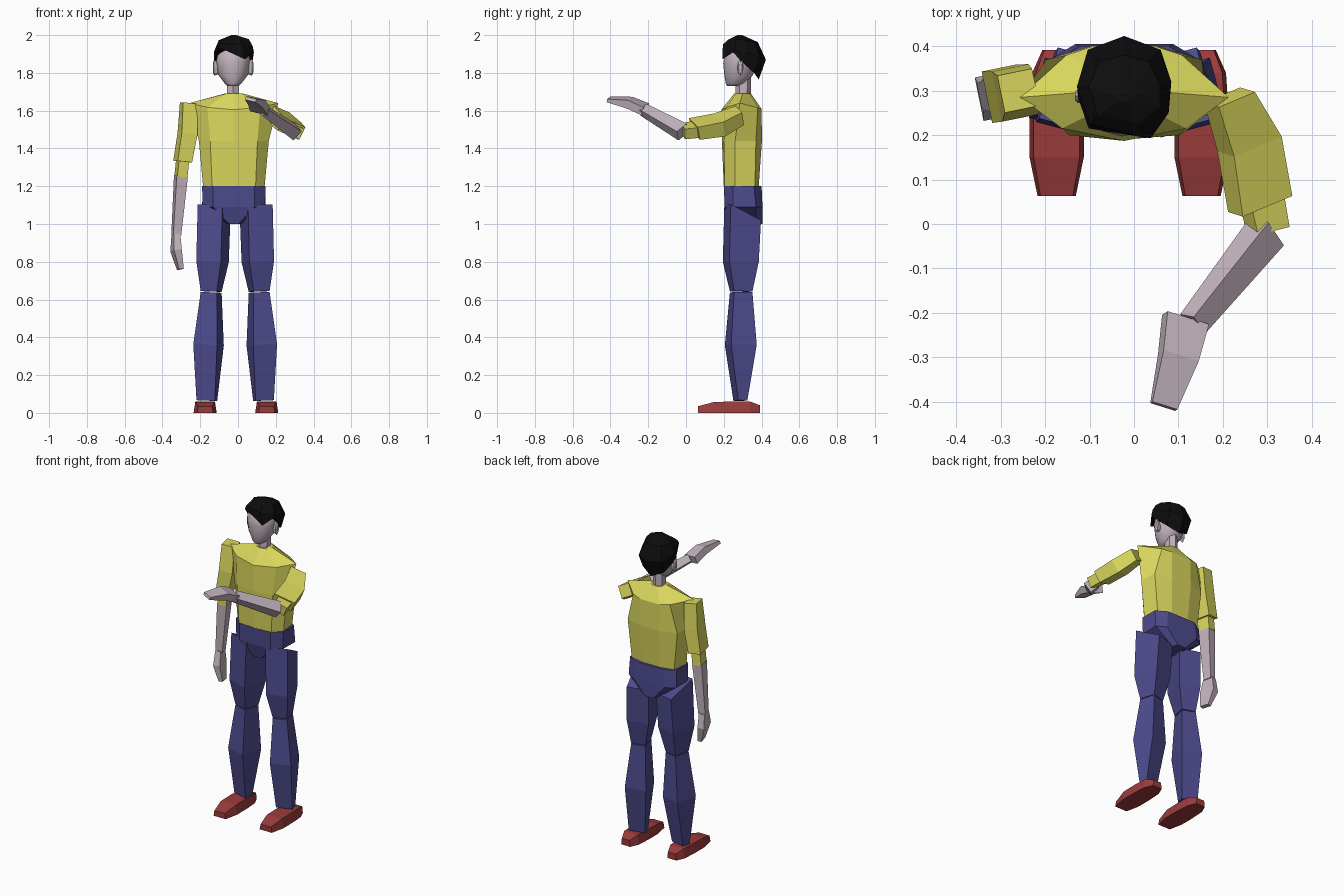
import bpy, bmesh, math
from mathutils import Vector as V


def mat(name, r, g, b):
    m = bpy.data.materials.new(name)
    m.diffuse_color = (r, g, b, 1)
    return m


SKIN = mat("skin", .54, .45, .51)
SHIRT = mat("shirt", .70, .68, .11)
DENIM = mat("denim", .075, .07, .27)
RED = mat("shoe_red", .33, .045, .045)
BLACK = mat("hair_black", .004, .004, .004)


def skin(name, rings, material, smooth=False):
    """Bridge equal-sized rings of points and cap both ends."""
    bm = bmesh.new()
    vs = [[bm.verts.new(p) for p in r] for r in rings]
    n = len(vs[0])
    for a, b in zip(vs, vs[1:]):
        for i in range(n):
            j = (i + 1) % n
            bm.faces.new((a[i], a[j], b[j], b[i]))
    bm.faces.new(vs[0])
    bm.faces.new(vs[-1])
    bmesh.ops.recalc_face_normals(bm, faces=bm.faces)
    for f in bm.faces:
        f.smooth = smooth
    me = bpy.data.meshes.new(name)
    bm.to_mesh(me)
    bm.free()
    ob = bpy.data.objects.new(name, me)
    me.materials.append(material)
    bpy.context.collection.objects.link(ob)
    return ob


def limb(name, stations, side, material):
    """Four-sided tapered limb; station = x, y, z, width, depth."""
    t = (V(stations[-1][:3]) - V(stations[0][:3])).normalized()
    u = V(side)
    u = (u - t * u.dot(t)).normalized()
    v = t.cross(u)
    rings = [[V(s[:3]) + u * (a * s[3] / 2) + v * (b * s[4] / 2)
              for a, b in ((-1, -1), (1, -1), (1, 1), (-1, 1))] for s in stations]
    return skin(name, rings, material)


def mirrored(half, z, rise, cx):
    """Ring from a half section; the z rises towards the sides."""
    w = max(p[0] for p in half)
    full = half + [(-x, y) for x, y in reversed(half) if x > 0]
    return [(cx + x, y, z + rise * (abs(x) / w) ** 2) for x, y in full]


CX = -.022

# Shirt body with sloped shoulders
skin("shirt_body", [
    mirrored([(0, .20), (.115, .205), (.163, .26), (.15, .365), (.06, .385)], 1.20, 0, CX),
    mirrored([(0, .19), (.125, .20), (.185, .26), (.175, .37), (.07, .402)], 1.44, 0, CX),
    mirrored([(0, .187), (.14, .215), (.235, .285), (.13, .38), (.07, .40)], 1.605, .035, CX),
    mirrored([(0, .255), (.04, .265), (.05, .30), (.04, .33), (.02, .345)], 1.69, 0, CX),
], SHIRT)

# Hips, lower at the back and narrowing to the crotch
skin("hips", [
    mirrored([(.11, .20), (.168, .25), (.165, .36), (.10, .40)], 1.20, 0, CX),
    mirrored([(.11, .205), (.165, .25), (.168, .37), (.11, .405)], 1.09, 0, CX),
    mirrored([(.025, .23), (.03, .28), (.04, .37), (.03, .405)], 1.0, 0, CX),
], DENIM)

# Legs and shoes, toes turned slightly out
for s, tag in ((1, "right"), (-1, "left")):
    lx = lambda d: -.015 + s * d
    yaw = (math.cos(.26), s * math.sin(.26), 0)
    thigh = limb(tag + "_thigh", [
        (lx(.112), .30, 1.10, .135, .165), (lx(.12), .29, .80, .135, .161),
        (lx(.127), .292, .643, .088, .10)], yaw, DENIM)
    top = sorted(thigh.data.vertices, key=lambda v: -v.co.z)[:4]
    for v in sorted(top, key=lambda v: v.co.y)[2:]:
        v.co.z -= .08
    limb(tag + "_shin", [
        (lx(.127), .292, .638, .088, .10), (lx(.141), .29, .36, .13, .14),
        (lx(.150), .288, .065, .10, .05)], yaw, DENIM)
    fx = -.011 + s * .163
    skin(tag + "_shoe", [
        [(fx - w, y, 0), (fx + w, y, 0), (fx + w * .85, y, h), (fx - w * .85, y, h)]
        for y, w, h in ((.063, .043, .035), (.15, .061, .058), (.25, .061, .06),
                        (.34, .055, .06), (.392, .032, .04))], RED)

# Lowered left arm
side = (.98, .2, 0)
limb("left_sleeve", [(-.26, .30, 1.64, .08, .085), (-.267, .295, 1.48, .085, .115),
                     (-.293, .293, 1.33, .078, .118)], side, SHIRT)
limb("left_cuff", [(-.292, .295, 1.35, .055, .08), (-.302, .295, 1.25, .055, .08)],
     side, SHIRT)
limb("left_forearm", [(-.302, .295, 1.255, .06, .078), (-.327, .29, .94, .043, .052)],
     side, SKIN)
limb("left_hand", [(-.329, .29, .945, .035, .065), (-.328, .285, .86, .042, .10),
                   (-.305, .28, .76, .025, .06)], side, SKIN)

# Right arm held out in front, forearm turned inwards
side = (.9, .2, -.42)
limb("right_sleeve", [(.215, .285, 1.575, .095, .075), (.26, .18, 1.525, .125, .085),
                      (.284, .045, 1.503, .13, .075)], side, SHIRT)
limb("right_cuff", [(.288, .055, 1.50, .085, .06), (.302, -.015, 1.492, .08, .06)],
     side, SHIRT)
limb("right_forearm", [(.298, -.018, 1.487, .075, .065), (.132, -.225, 1.605, .055, .045)],
     (.59, -.49, -.64), SKIN)
limb("right_hand", [(.116, -.215, 1.607, .10, .045), (.10, -.30, 1.643, .085, .045),
                    (.067, -.41, 1.66, .06, .018)], (.97, -.2, -.25), SKIN)


# Neck, head and ears
def oval(z, hw, front, back, n):
    c, r = (front + back) / 2, (back - front) / 2
    return [(CX - .004 + hw * math.sin(2 * math.pi * i / n),
             c - r * math.cos(2 * math.pi * i / n), z) for i in range(n)]


skin("neck", [oval(1.66, .037, .26, .345, 6), oval(1.78, .035, .265, .345, 6)], SKIN)
skin("head", [oval(z, w, f, b, 12) for z, w, f, b in (
    (1.73, .03, .218, .29), (1.745, .045, .21, .32), (1.79, .079, .203, .355),
    (1.85, .089, .197, .375), (1.89, .09, .203, .375), (1.93, .07, .225, .36),
    (1.96, .04, .25, .34))], SKIN, True)
for s, tag in ((1, "right"), (-1, "left")):
    skin(tag + "_ear", [
        [(CX - .004 + s * x, .288 + r * .016 * math.cos(a * math.pi / 4),
          1.828 + r * .043 * math.sin(a * math.pi / 4)) for a in range(8)]
        for x, r in ((.075, .8), (.10, 1), (.107, .6))], SKIN)

# Faceted hair with a swept fringe
hair = [
    [(.06, .193, 1.872), (.10, .25, 1.91), (.10, .285, 1.868), (.075, .36, 1.80),
     (0, .385, 1.765), (-.075, .36, 1.80), (-.104, .285, 1.86), (-.08, .215, 1.935)],
    [(.045, .195, 1.95), (.10, .26, 1.94), (.106, .32, 1.91), (.082, .392, 1.88),
     (0, .423, 1.87), (-.082, .392, 1.88), (-.106, .31, 1.91), (-.075, .225, 1.955)],
    [(.035, .225, 1.977), (.08, .265, 1.978), (.08, .315, 1.973), (.055, .365, 1.963),
     (0, .38, 1.963), (-.055, .365, 1.963), (-.08, .31, 1.973), (-.06, .245, 1.975)],
    [(.012 * math.sin(i * math.pi / 4), .285 - .012 * math.cos(i * math.pi / 4), 2.0)
     for i in range(8)],
]
skin("hair", [[(CX + x, y, z) for x, y, z in r] for r in hair], BLACK)
